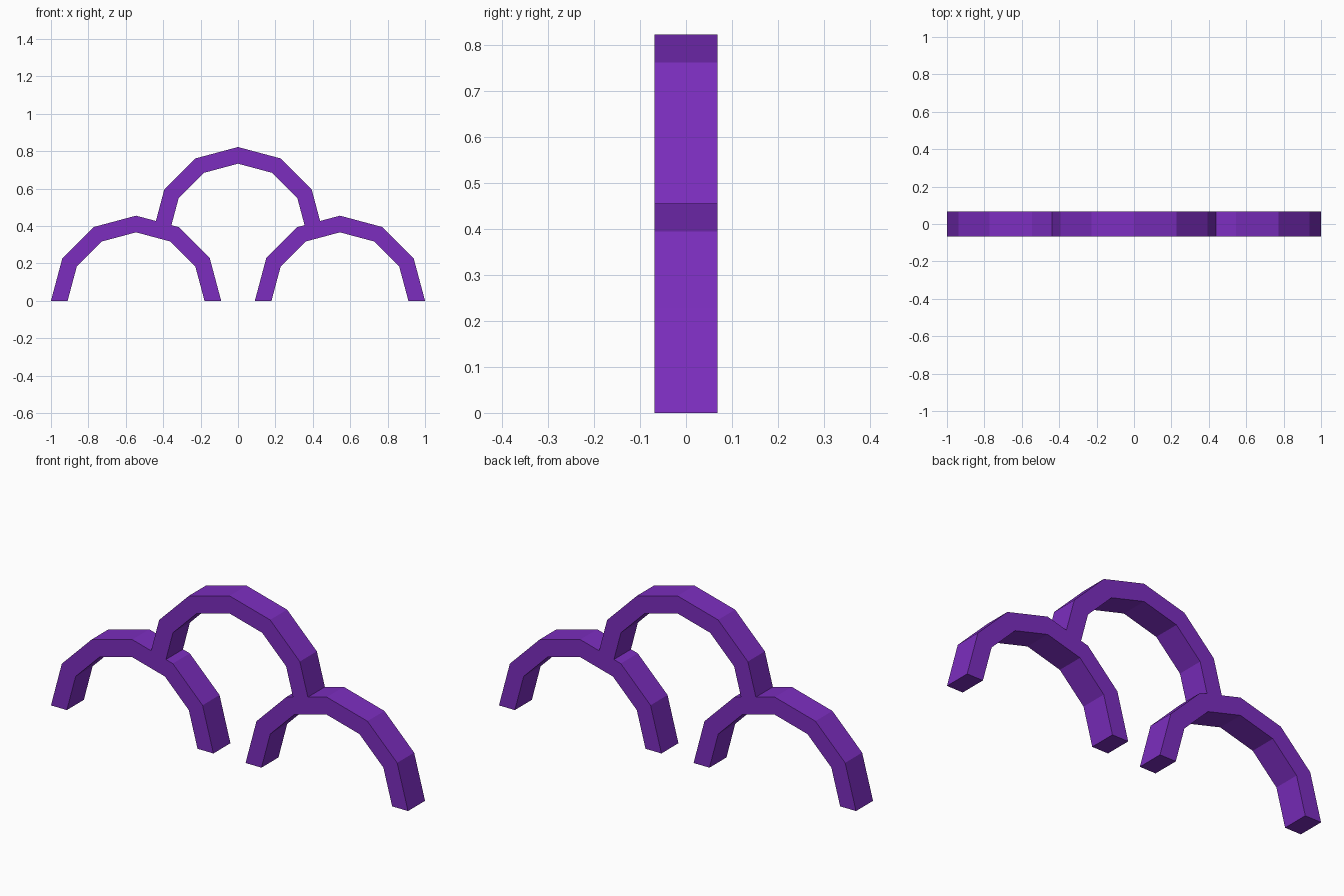
import bpy
import bmesh
from math import cos, sin, pi

if "Cube" in bpy.data.objects:
    bpy.data.objects.remove(bpy.data.objects["Cube"])

OUTER, INNER, HALF_DEPTH, SEGMENTS = 0.455, 0.366, 0.068, 6

purple = bpy.data.materials.new("purple")
purple.diffuse_color = (0.2, 0.027, 0.52, 1)
purple.use_nodes = True
purple.node_tree.nodes["Principled BSDF"].inputs["Base Color"].default_value = purple.diffuse_color


def arch(name, x, z):
    """Half-ring of flat segments, extruded front to back."""
    bm = bmesh.new()
    angles = [pi * i / SEGMENTS for i in range(SEGMENTS + 1)]
    rings = []
    for a in angles:
        section = [(OUTER, -HALF_DEPTH), (OUTER, HALF_DEPTH),
                   (INNER, HALF_DEPTH), (INNER, -HALF_DEPTH)]
        rings.append([bm.verts.new((r * cos(a), y, r * sin(a))) for r, y in section])
    for r0, r1 in zip(rings, rings[1:]):
        for k in range(4):
            n = (k + 1) % 4
            bm.faces.new((r0[k], r0[n], r1[n], r1[k]))
    bm.faces.new(rings[0])
    bm.faces.new(rings[-1])
    bmesh.ops.recalc_face_normals(bm, faces=bm.faces)
    mesh = bpy.data.meshes.new(name)
    bm.to_mesh(mesh)
    bm.free()
    mesh.materials.append(purple)
    obj = bpy.data.objects.new(name, mesh)
    obj.location = (x, 0, z)
    bpy.context.collection.objects.link(obj)
    return obj


# Two arches on the ground, one standing on their crowns
arch("left_arch", -0.545, 0)
arch("right_arch", 0.545, 0)
arch("top_arch", 0, 0.367)
